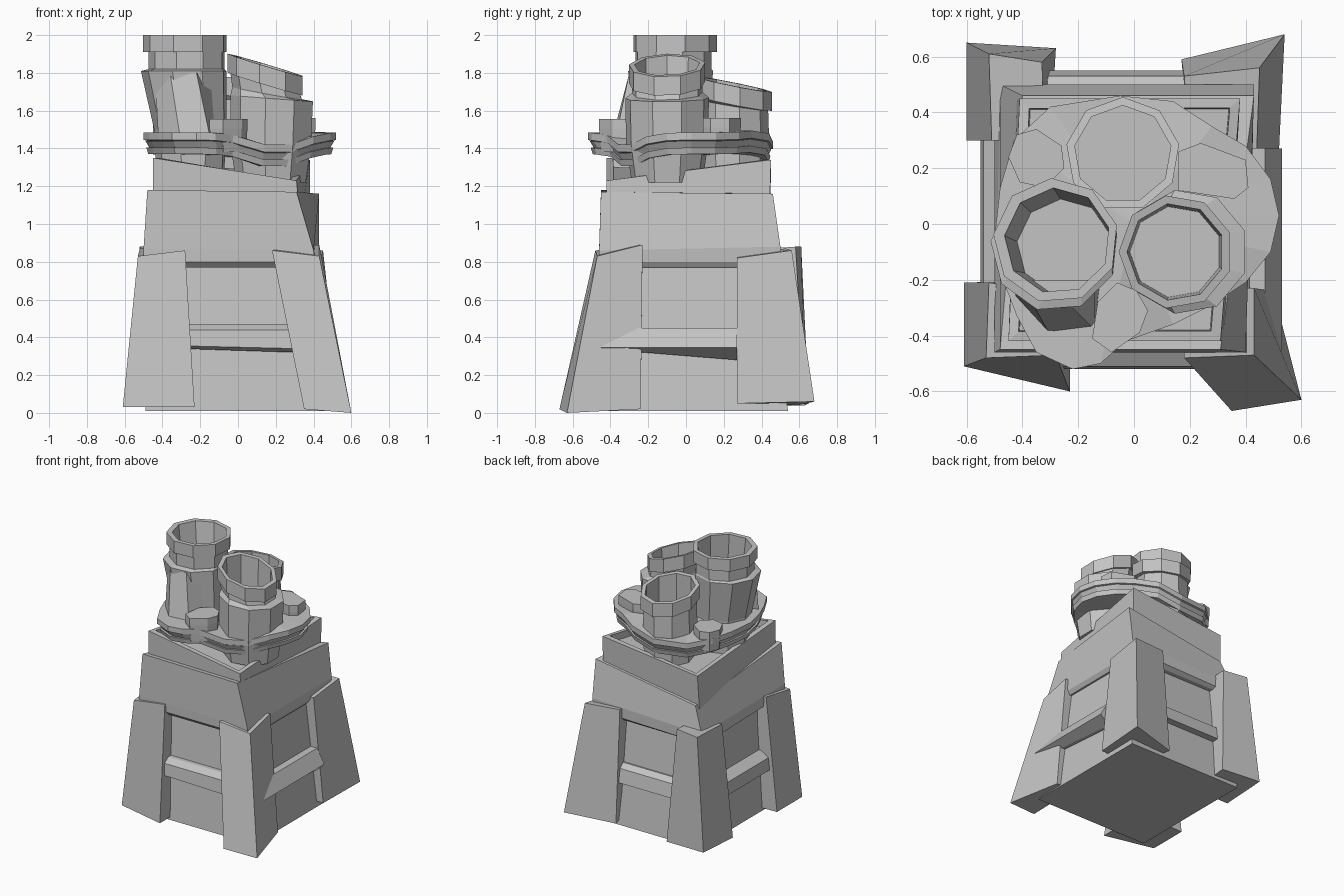
import bpy, bmesh, math
from mathutils import Vector

stone = bpy.data.materials.new("light_grey_stone")
stone.diffuse_color = (0.55, 0.55, 0.55, 1)


def finish(name, bm):
    bmesh.ops.recalc_face_normals(bm, faces=bm.faces)
    me = bpy.data.meshes.new(name)
    bm.to_mesh(me)
    bm.free()
    me.materials.append(stone)
    ob = bpy.data.objects.new(name, me)
    bpy.context.collection.objects.link(ob)
    return ob


def loft(name, rings, inset=0, depth=0):
    """Skin a stack of closed rings; optionally sink the top face inside a rim."""
    bm = bmesh.new()
    loops = [[bm.verts.new(p) for p in r] for r in rings]
    n = len(loops[0])
    for a, b in zip(loops, loops[1:]):
        for i in range(n):
            j = (i + 1) % n
            bm.faces.new((a[i], a[j], b[j], b[i]))
    bm.faces.new(loops[0][::-1])
    top = bm.faces.new(loops[-1])
    if inset:
        bm.normal_update()
        bmesh.ops.inset_region(bm, faces=[top], thickness=inset)
        bmesh.ops.inset_region(bm, faces=[top], thickness=0.005)
        for v in top.verts:
            v.co.z -= depth
    return finish(name, bm)


def rect(x0, x1, y0, y1, z):
    zs = z if isinstance(z, tuple) else (z,) * 4
    return [(x0, y0, zs[0]), (x1, y0, zs[1]), (x1, y1, zs[2]), (x0, y1, zs[3])]


# Recessed core of the pedestal and the two stacked blocks above it
loft("pedestal_core", [rect(-.49, .47, -.48, .54, .01), rect(-.44, .37, -.39, .43, .82)])
loft("middle_block", [rect(-.47, .39, -.43, .47, .77),
                      rect(-.5, .41, -.46, .5, (.8, .8, .8, .78)),
                      [(-.5, -.46, .87), (.4, -.46, .86), (.43, .5, .88), (-.48, .5, .85)],
                      [(-.48, -.45, 1.18), (.31, -.45, 1.17), (.43, .46, 1.16), (-.4, .46, 1.03)]])
loft("upper_block", [[(-.45, -.42, 1.0), (.33, -.42, 1.0), (.38, .44, 1.0), (-.42, .44, 1.0)],
                     [(-.45, -.42, 1.35), (.31, -.42, 1.23), (.38, .45, 1.34), (-.41, .45, 1.25)]], .05, .05)

# Leaning corner legs: four bottom points, then four top points
legs = {
    "front_left_leg": ([(-.61, -.51, .03), (-.23, -.6, .03), (-.23, -.2, .03), (-.61, -.21, .03)],
                       [(-.53, -.48, .83), (-.28, -.47, .86), (-.28, -.25, .86), (-.52, -.21, .87)]),
    "front_right_leg": ([(.35, -.67, .02), (.6, -.63, 0), (.5, -.24, .02), (.35, -.24, .03)],
                        [(.18, -.48, .86), (.43, -.47, .83), (.43, -.23, .89), (.18, -.23, .86)]),
    "back_right_leg": ([(.25, .27, .05), (.52, .27, .05), (.54, .68, .06), (.17, .59, .04)],
                       [(.2, .27, .85), (.44, .27, .82), (.45, .56, .86), (.18, .53, .87)]),
    "back_left_leg": ([(-.6, .3, .03), (-.3, .3, .03), (-.28, .63, .04), (-.6, .65, .05)],
                      [(-.51, .3, .86), (-.32, .3, .86), (-.33, .58, .88), (-.52, .61, .88)]),
}
for name, (bottom, top) in legs.items():
    loft(name, [bottom, top])

# Cross beams between the legs, with bevelled edges
loft("front_beam", [rect(-.3, .32, -.47, -.38, (.34, .32, .32, .34)),
                    rect(-.3, .32, -.52, -.38, (.355, .34, .34, .355)),
                    rect(-.3, .32, -.51, -.38, .44), rect(-.3, .32, -.46, -.38, .47)])
loft("back_beam", [rect(-.4, .3, .4, .55, .33),
                   rect(-.4, .3, .4, .53, .43), rect(-.4, .3, .4, .49, .46)])
loft("right_beam", [rect(.36, .46, -.47, .27, (.34, .34, .28, .28)),
                    rect(.36, .53, -.47, .27, .345),
                    rect(.36, .47, -.34, .27, .45)])
loft("left_beam", [rect(-.55, -.38, -.3, .4, .33),
                   rect(-.54, -.38, -.3, .4, .42), rect(-.48, -.38, -.3, .4, .46)])


# Wavy lobed plate made of stacked, grooved layers
outline = [(-.5, -.05), (-.48, .13), (-.43, .3), (-.3, .42), (-.05, .46), (.14, .44), (.28, .35),
           (.4, .28), (.49, .16), (.52, .03), (.49, -.1), (.4, -.21), (.28, -.29), (.14, -.36),
           (-.03, -.42), (-.12, -.5), (-.22, -.52), (-.35, -.46), (-.42, -.33), (-.47, -.2)]


def wave(x, y):
    bump = lambda px, py, r: math.exp(-((x - px) ** 2 + (y - py) ** 2) / r ** 2)
    return -.075 * bump(.22, -.34, .2) - .06 * bump(-.15, .47, .2) + .01 * bump(.28, .36, .12)


def plate_ring(s, z):
    return [(x * s, y * s, z + wave(x, y)) for x, y in outline]


bm = bmesh.new()
rings = [plate_ring(s, z) for s, z in
         ((.8, 1.37), (.95, 1.37), (.97, 1.405), (.94, 1.405), (.98, 1.44),
          (.96, 1.44), (1, 1.445), (1, 1.485), (.6, 1.485))]
loops = [[bm.verts.new(p) for p in r] for r in rings]
for a, b in zip(loops, loops[1:]):
    for i in range(len(a)):
        j = (i + 1) % len(a)
        bm.faces.new((a[i], a[j], b[j], b[i]))
for loop, z in ((loops[0], 1.36), (loops[-1], 1.48)):
    hub = bm.verts.new((0, 0, z))
    for i in range(len(loop)):
        bm.faces.new((loop[i], loop[(i + 1) % len(loop)], hub))
finish("wavy_plate", bm)


# Open faceted chimneys: rings are (x, y, radius, z, share of the rim tilt)
def chimney(name, rings, sides, turn, tilt=(0, 0)):
    out = []
    for x, y, r, z, k in rings:
        ring = []
        for i in range(sides):
            a = 2 * math.pi * i / sides + turn
            dx, dy = r * math.cos(a), r * math.sin(a)
            ring.append((x + dx, y + dy, z + k * (tilt[0] * dx + tilt[1] * dy)))
        out.append(ring)
    return loft(name, out)


chimney("tall_chimney", [(-.25, -.09, .18, 1.22, 0), (-.25, -.09, .195, 1.5, 0), (-.285, -.085, .23, 1.81, 0),
                         (-.27, -.07, .205, 1.82, 0), (-.27, -.07, .205, 1.91, 0), (-.28, -.06, .225, 1.91, 0),
                         (-.28, -.06, .225, 2.0, 0), (-.275, -.06, .19, 2.0, 0), (-.25, -.08, .17, 1.72, 0)],
        9, .25)
chimney("right_chimney", [(.18, -.1, .19, 1.22, 0), (.18, -.1, .22, 1.42, 0), (.185, -.1, .225, 1.665, .25),
                          (.16, -.1, .19, 1.69, .6), (.15, -.1, .19, 1.74, 1), (.15, -.1, .205, 1.74, 1),
                          (.15, -.1, .205, 1.84, 1), (.15, -.1, .175, 1.84, 1), (.15, -.1, .165, 1.6, 0)],
        9, .35, (-.3, .03))
chimney("back_chimney", [(-.04, .25, .18, 1.22, 0), (-.04, .25, .19, 1.45, 0), (-.04, .25, .185, 1.63, .8),
                         (-.04, .25, .205, 1.64, 1), (-.04, .25, .205, 1.74, 1), (-.04, .25, .175, 1.74, 1),
                         (-.04, .25, .175, 1.56, 0)],
        9, math.pi / 2, (-.05, -.2))

# Wedge leaning on the tall chimney
loft("chimney_wedge", [[(-.42, -.27, 1.42), (-.3, -.4, 1.42), (-.14, -.38, 1.42), (-.12, -.22, 1.42)],
                       [(-.44, -.2, 1.8), (-.36, -.29, 1.8), (-.22, -.3, 1.8), (-.14, -.2, 1.8)]])

# Short capped stubs on the plate
stubs = {
    "left_stub": (1.53, [(-.45, .24), (-.41, .15), (-.32, .13), (-.25, .2), (-.26, .28), (-.35, .34), (-.42, .32)]),
    "front_stub": (1.555, [(-.15, -.41), (-.08, -.46), (.02, -.39), (.05, -.31), (.01, -.24), (-.06, -.21), (-.13, -.28)]),
    "right_stub": (1.56, [(.16, .12), (.36, .09), (.41, .13), (.4, .23), (.24, .29), (.16, .26)]),
}
for name, (z, pts) in stubs.items():
    c = sum((Vector(p) for p in pts), Vector((0, 0))) / len(pts)
    low = [(c.x + (x - c.x) * .92, c.y + (y - c.y) * .92, 1.38) for x, y in pts]
    loft(name, [low, [(x, y, z - .05) for x, y in pts], [(x, y, z) for x, y in pts]])
